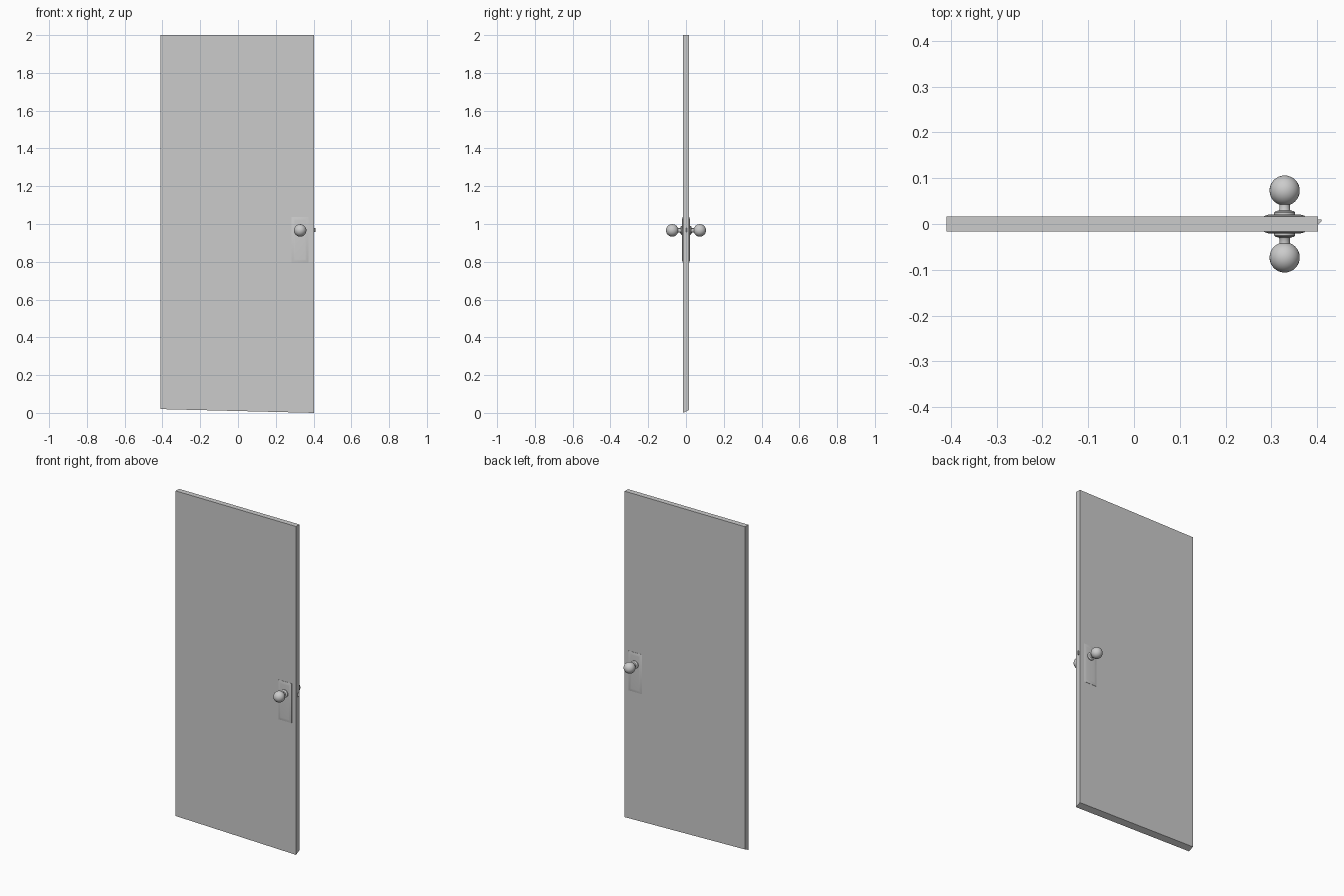
import bpy, bmesh, math
from mathutils import Vector

if "Cube" in bpy.data.objects:
    bpy.data.objects.remove(bpy.data.objects["Cube"])

KX, KZ = 0.329, 0.966   # knob axis
HALF = 0.0162           # half door thickness


def make(name, bm, smooth=None):
    bmesh.ops.recalc_face_normals(bm, faces=bm.faces)
    me = bpy.data.meshes.new(name)
    bm.to_mesh(me)
    bm.free()
    ob = bpy.data.objects.new(name, me)
    bpy.context.collection.objects.link(ob)
    if smooth:
        bpy.ops.object.select_all(action='DESELECT')
        ob.select_set(True)
        bpy.context.view_layer.objects.active = ob
        bpy.ops.object.shade_smooth_by_angle(angle=math.radians(smooth))
    return ob


def loft(bm, loops):
    """Bridge equal-length point loops and cap both ends."""
    rings = [[bm.verts.new(p) for p in lp] for lp in loops]
    n = len(rings[0])
    for a, b in zip(rings, rings[1:]):
        for i in range(n):
            j = (i + 1) % n
            bm.faces.new((a[i], a[j], b[j], b[i]))
    bm.faces.new(rings[0])
    bm.faces.new(rings[-1])


def rect(x0, x1, z0, z1, y):
    return [(x0, y, z0), (x1, y, z0), (x1, y, z1), (x0, y, z1)]


# Door leaf, with its bottom edge trimmed at a slant
bm = bmesh.new()
front, back = [rect(-0.409, 0.402, 0, 2, y) for y in (-HALF, HALF)]
front[0], front[1] = (-0.409, -HALF, 0.02), (0.402, -HALF, 0.0)
back[0], back[1] = (-0.409, HALF, 0.035), (0.402, HALF, 0.015)
loft(bm, [front, back])
make("door_leaf", bm)

# Knob profile: (radius, distance from door centre plane)
BALL_R, BALL_Y = 0.033, 0.073
profile = [(0.023, 0.018), (0.023, 0.025), (0.020, 0.028), (0.013, 0.0295),
           (0.0115, 0.032)]
a0 = math.asin(0.0115 / BALL_R)
for i in range(15):
    a = a0 + (math.pi - a0) * i / 14
    profile.append((BALL_R * math.sin(a), BALL_Y - BALL_R * math.cos(a)))

for side, s in (("front", -1), ("back", 1)):
    # Backplate with shallow sloping rim
    bm = bmesh.new()
    loft(bm, [rect(0.284 + d, 0.374 - d, 0.795 + d, 1.036 - d, s * y)
              for d, y in ((0, 0.010), (0, 0.0175), (0.010, 0.0205), (0.018, 0.0212))])
    make(side + "_backplate", bm, 40)

    # Rosette, stem and ball turned as one piece
    bm = bmesh.new()
    vs = [bm.verts.new((KX + r, s * y, KZ)) for r, y in profile]
    es = [bm.edges.new(p) for p in zip(vs, vs[1:])]
    bmesh.ops.spin(bm, geom=vs + es, cent=Vector((KX, 0, KZ)), axis=(0, 1, 0),
                   angle=2 * math.pi, steps=32, use_duplicate=False)
    bmesh.ops.remove_doubles(bm, verts=bm.verts, dist=1e-5)
    make(side + "_knob", bm, 40)

# Wedge latch bolt on the closing edge
bm = bmesh.new()
wedge = [(0.390, -0.001), (0.402, -0.001), (0.409, 0.006), (0.409, 0.010), (0.390, 0.010)]
loft(bm, [[(x, y, z) for x, y in wedge] for z in (0.957, 0.980)])
make("latch_bolt", bm)
